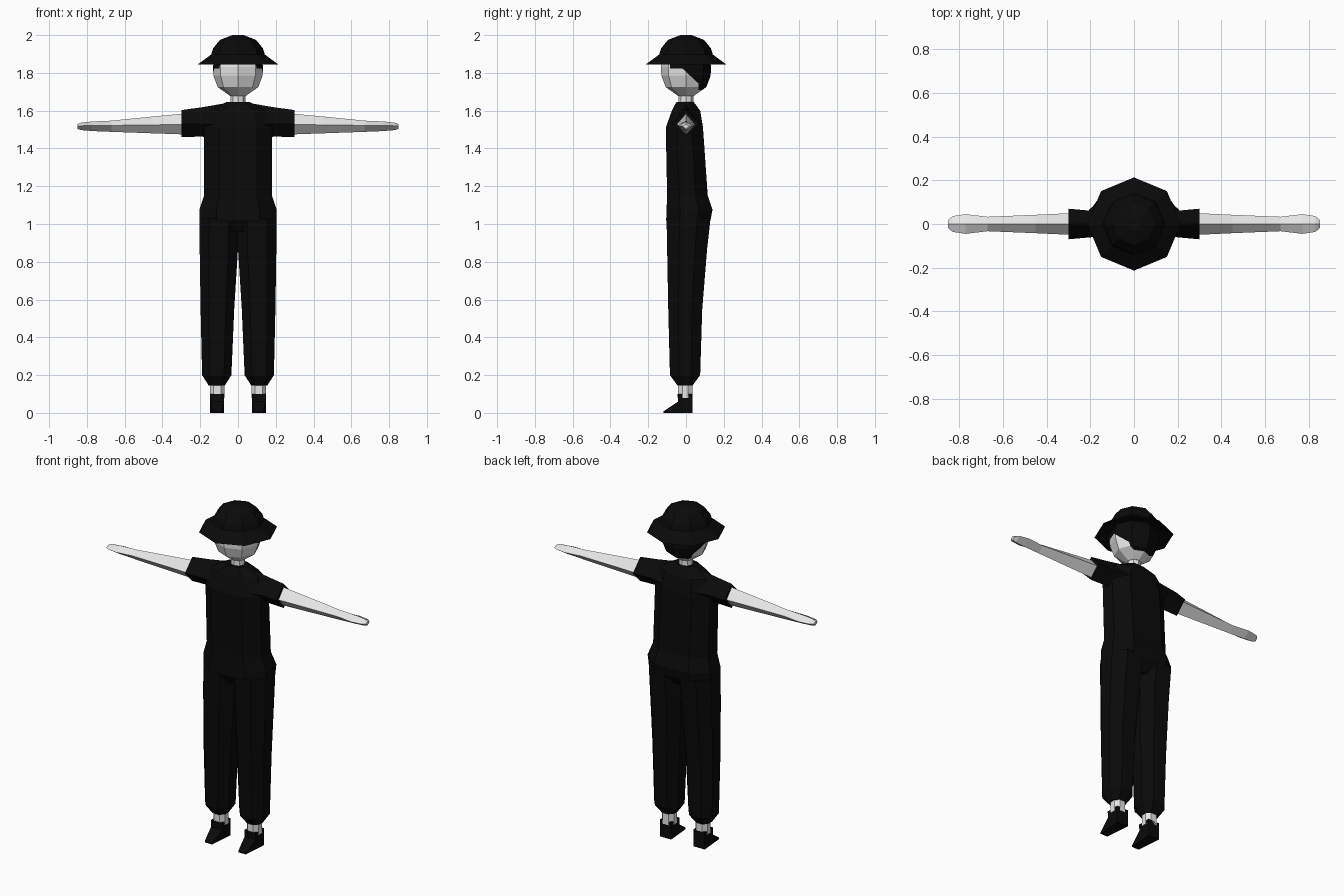
import bpy, bmesh
from math import cos, sin, pi
from mathutils import Vector

cube = bpy.data.objects.get("Cube")
if cube:
    bpy.data.objects.remove(cube, do_unlink=True)


def material(name, value):
    m = bpy.data.materials.new(name)
    m.use_nodes = True
    colour = (value, value, value, 1)
    m.diffuse_color = colour
    m.node_tree.nodes["Principled BSDF"].inputs["Base Color"].default_value = colour
    return m


black = material("black cloth", 0.003)
skin = material("pale grey skin", 0.8)


def finish(name, bm, mats, mirror=False):
    bmesh.ops.remove_doubles(bm, verts=bm.verts, dist=0.0005)
    bmesh.ops.recalc_face_normals(bm, faces=bm.faces)
    mesh = bpy.data.meshes.new(name)
    bm.to_mesh(mesh)
    bm.free()
    for m in mats:
        mesh.materials.append(m)
    ob = bpy.data.objects.new(name, mesh)
    bpy.context.collection.objects.link(ob)
    if mirror:
        ob.modifiers.new("mirror", "MIRROR").use_mirror_merge = False
    return ob


def loft(rings, caps=True):
    """Skin a list of equal-length point rings."""
    bm = bmesh.new()
    loops = [[bm.verts.new(p) for p in ring] for ring in rings]
    n = len(loops[0])
    for a, b in zip(loops, loops[1:]):
        for i in range(n):
            j = (i + 1) % n
            bm.faces.new((a[i], a[j], b[j], b[i]))
    if caps:
        bm.faces.new(loops[0])
        bm.faces.new(loops[-1])
    return bm


def octagon(x0, x1, y0, y1, z, cx=0.25, cy=0.3):
    """Rectangle with cut corners at height z."""
    a, b = (x1 - x0) * cx, (y1 - y0) * cy
    return [(x0 + a, y0, z), (x1 - a, y0, z), (x1, y0 + b, z), (x1, y1 - b, z),
            (x1 - a, y1, z), (x0 + a, y1, z), (x0, y1 - b, z), (x0, y0 + b, z)]


def diamond(x, half_y, z0, z1, mid):
    return [(x, -half_y, mid), (x, 0, z0), (x, half_y, mid), (x, 0, z1)]


def lathe(profile):
    return [[(r * cos(i * pi / 4), r * sin(i * pi / 4), z) for i in range(8)]
            for r, z in profile]


# Shirt body, from the hem up to the collar: half width, front, back, height
body = [(0.10, -0.07, 0.08, 0.96), (0.203, -0.105, 0.13, 1.02),
        (0.205, -0.103, 0.14, 1.075), (0.18, -0.1, 0.115, 1.15),
        (0.18, -0.107, 0.09, 1.51), (0.15, -0.075, 0.075, 1.6),
        (0.06, -0.05, 0.04, 1.647)]
finish("shirt_body", loft([octagon(-w, w, f, b, z, 0.22) for w, f, b, z in body]), [black])

# Short sleeves
finish("sleeves", loft([diamond(0.08, 0.09, 1.44, 1.637, 1.53),
                        diamond(0.19, 0.06, 1.463, 1.618, 1.53),
                        diamond(0.30, 0.07, 1.46, 1.603, 1.53)]), [black], True)

# Bare arms with flattened hands
finish("arms", loft([diamond(0.28, 0.05, 1.474, 1.585, 1.527),
                     diamond(0.45, 0.042, 1.48, 1.569, 1.525),
                     diamond(0.67, 0.033, 1.488, 1.547, 1.522),
                     diamond(0.77, 0.045, 1.492, 1.543, 1.521),
                     diamond(0.83, 0.036, 1.497, 1.537, 1.52),
                     diamond(0.85, 0.018, 1.503, 1.528, 1.518)]), [skin], True)

# Trouser legs with gathered cuffs: inner, outer, front, back, height
leg = [(0.07, 0.155, -0.045, 0.035, 0.145), (0.035, 0.19, -0.085, 0.075, 0.2),
       (0.02, 0.198, -0.094, 0.086, 0.55), (0, 0.203, -0.1, 0.112, 0.87),
       (0, 0.203, -0.103, 0.13, 1.03)]
finish("trouser_legs", loft([octagon(*s) for s in leg]), [black], True)

# Ankles
finish("ankles", loft([octagon(0.072, 0.148, -0.042, 0.035, z) for z in (0.08, 0.16)]),
       [skin], True)

# Shoes: side outline with a narrower toe
outline = [(0.035, 0), (0.035, 0.1), (-0.045, 0.1), (-0.042, 0.06), (-0.12, 0.008), (-0.12, 0)]
sides = []
for side in (-1, 1):
    sides.append([(0.11 + side * (0.024 if y < -0.1 else 0.037), y, z) for y, z in outline])
finish("shoes", loft(sides), [black], True)

# Neck
finish("neck", loft(lathe([(0.04, 1.62), (0.038, 1.7)])), [skin])

# Head, cut along the hairline and coloured on either side of it
bm = loft(lathe([(0.04, 1.677), (0.108, 1.725), (0.13, 1.785), (0.133, 1.83), (0.12, 1.9)]))
cuts = [((0, 0, 1.71), (0, 0, 1)), ((0, 0, 1.822), (0, 0, 1)),
        ((0, -0.01, 1.815), (0, 0.93, 1)), ((0, -0.085, 1.8), (0, 1, 0)),
        ((0, 0.065, 1.7), (0, 1, 0))]
for co, no in cuts:
    bmesh.ops.bisect_plane(bm, geom=bm.verts[:] + bm.edges[:] + bm.faces[:],
                           plane_co=co, plane_no=Vector(no).normalized())
for f in bm.faces:
    c = f.calc_center_median()
    nape = c.z > 1.71 and c.y > 0.065
    side_hair = c.z > 1.815 - 0.93 * (c.y + 0.01) and c.y > -0.02
    temple = c.z > 1.822 and c.y > -0.085
    f.material_index = int(nape or side_hair or temple)
finish("head", bm, [skin, black])

# Brimmed hat: underside, sloping brim and domed crown
hat = [(0.12, 1.87), (0.213, 1.845), (0.142, 1.897), (0.132, 1.93), (0.095, 1.975), (0.03, 2.0)]
finish("hat", loft(lathe(hat)), [black])
